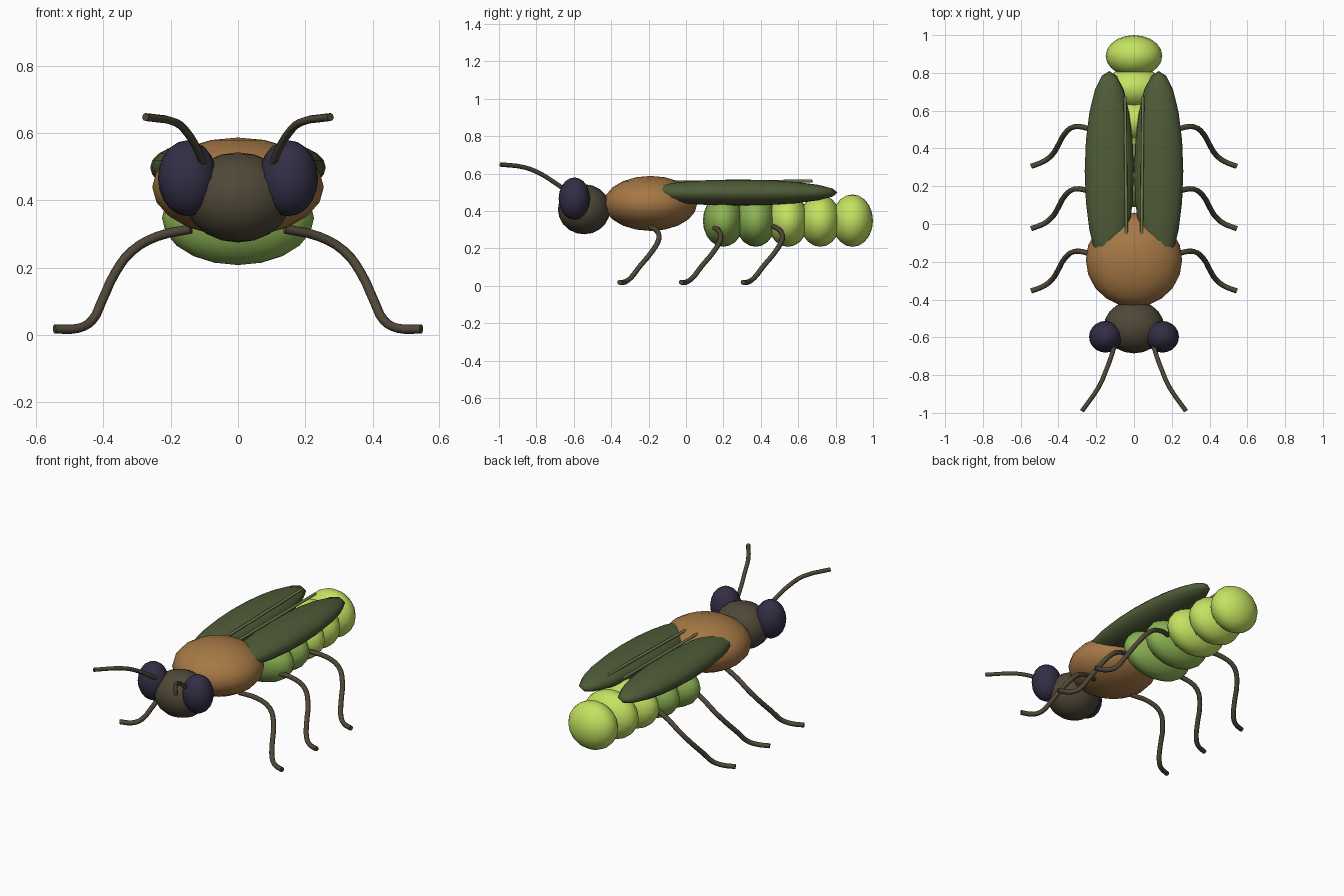
import bpy, math

if "Cube" in bpy.data.objects:
    bpy.data.objects.remove(bpy.data.objects["Cube"])


def lin(c):
    return c / 12.92 if c <= 0.04045 else ((c + 0.055) / 1.055) ** 2.4


def material(name, r, g, b):
    m = bpy.data.materials.new(name)
    m.diffuse_color = (lin(r), lin(g), lin(b), 1)
    m.use_nodes = True
    m.node_tree.nodes["Principled BSDF"].inputs["Base Color"].default_value = m.diffuse_color
    return m


BROWN = material("shield brown", 0.65, 0.47, 0.27)
DARK = material("dark shell", 0.31, 0.28, 0.22)
EYE = material("eye", 0.20, 0.18, 0.27)
WING = material("wing green", 0.31, 0.36, 0.22)
RIDGE = material("ridge green", 0.46, 0.50, 0.32)
BELLY = material("belly green", 0.55, 0.70, 0.33)
GLOW = material("glow green", 0.77, 0.89, 0.38)


def finish(ob, name, mat):
    ob.name = name
    ob.data.materials.clear()
    ob.data.materials.append(mat)
    for p in ob.data.polygons:
        p.use_smooth = True


def ellipsoid(name, loc, radii, mat):
    bpy.ops.mesh.primitive_uv_sphere_add(segments=20, ring_count=10, radius=1, location=loc)
    ob = bpy.context.object
    ob.scale = radii
    bpy.ops.object.transform_apply(location=False, rotation=False, scale=True)
    finish(ob, name, mat)


def tube(name, pts, radius, mat):
    cu = bpy.data.curves.new(name, 'CURVE')
    cu.dimensions = '3D'
    cu.bevel_depth = radius
    cu.bevel_resolution = 2
    cu.resolution_u = 3
    cu.use_fill_caps = True
    sp = cu.splines.new('BEZIER')
    sp.bezier_points.add(len(pts) - 1)
    for bp, p in zip(sp.bezier_points, pts):
        bp.co = p
        bp.handle_left_type = bp.handle_right_type = 'AUTO'
    ob = bpy.data.objects.new(name, cu)
    bpy.context.collection.objects.link(ob)
    bpy.ops.object.select_all(action='DESELECT')
    ob.select_set(True)
    bpy.context.view_layer.objects.active = ob
    bpy.ops.object.convert(target='MESH')
    ob = bpy.context.object
    finish(ob, name, mat)
    bpy.ops.object.shade_smooth_by_angle(angle=math.radians(50))


# Head and thorax
ellipsoid("head", (0, -0.545, 0.409), (0.16, 0.14, 0.134), DARK)
ellipsoid("thorax", (0, -0.19, 0.44), (0.255, 0.25, 0.147), BROWN)

# Abdomen segments, narrowing to the glowing tail
for i in range(5):
    ellipsoid(f"abdomen_segment_{i + 1}", (0, 0.2 + 0.1725 * i, 0.348),
              (0.226 - 0.019 * i, 0.11, 0.14), BELLY if i < 2 else GLOW)

# Paths for the right-hand leg and antenna
LEG = [(0.14, -0.19, 0.315), (0.24, -0.155, 0.293), (0.315, -0.145, 0.25),
       (0.365, -0.18, 0.185), (0.405, -0.25, 0.10), (0.435, -0.295, 0.042),
       (0.475, -0.327, 0.02), (0.545, -0.355, 0.018)]
ANTENNA = [(0.10, -0.63, 0.50), (0.12, -0.70, 0.55), (0.15, -0.78, 0.60),
           (0.185, -0.86, 0.632), (0.275, -0.99, 0.648)]

for s, side in ((-1, "left"), (1, "right")):
    # Eyes and antennae
    ellipsoid(f"{side}_eye", (s * 0.15, -0.597, 0.466), (0.088, 0.084, 0.113), EYE)
    tube(f"{side}_antenna", [(s * x, y, z) for x, y, z in ANTENNA], 0.012, DARK)
    # Wing cases with a thin inner ridge
    ellipsoid(f"{side}_wing_case", (s * 0.131, 0.28, 0.498), (0.13, 0.53, 0.07), WING)
    tube(f"{side}_wing_ridge", [(s * 0.04, -0.09, 0.553), (s * 0.047, 0.675, 0.56)], 0.008, RIDGE)
    # Three legs per side
    for i, pos in enumerate(("front", "middle", "rear")):
        tube(f"{side}_{pos}_leg", [(s * x, y + 0.33 * i, z) for x, y, z in LEG], 0.014, DARK)
